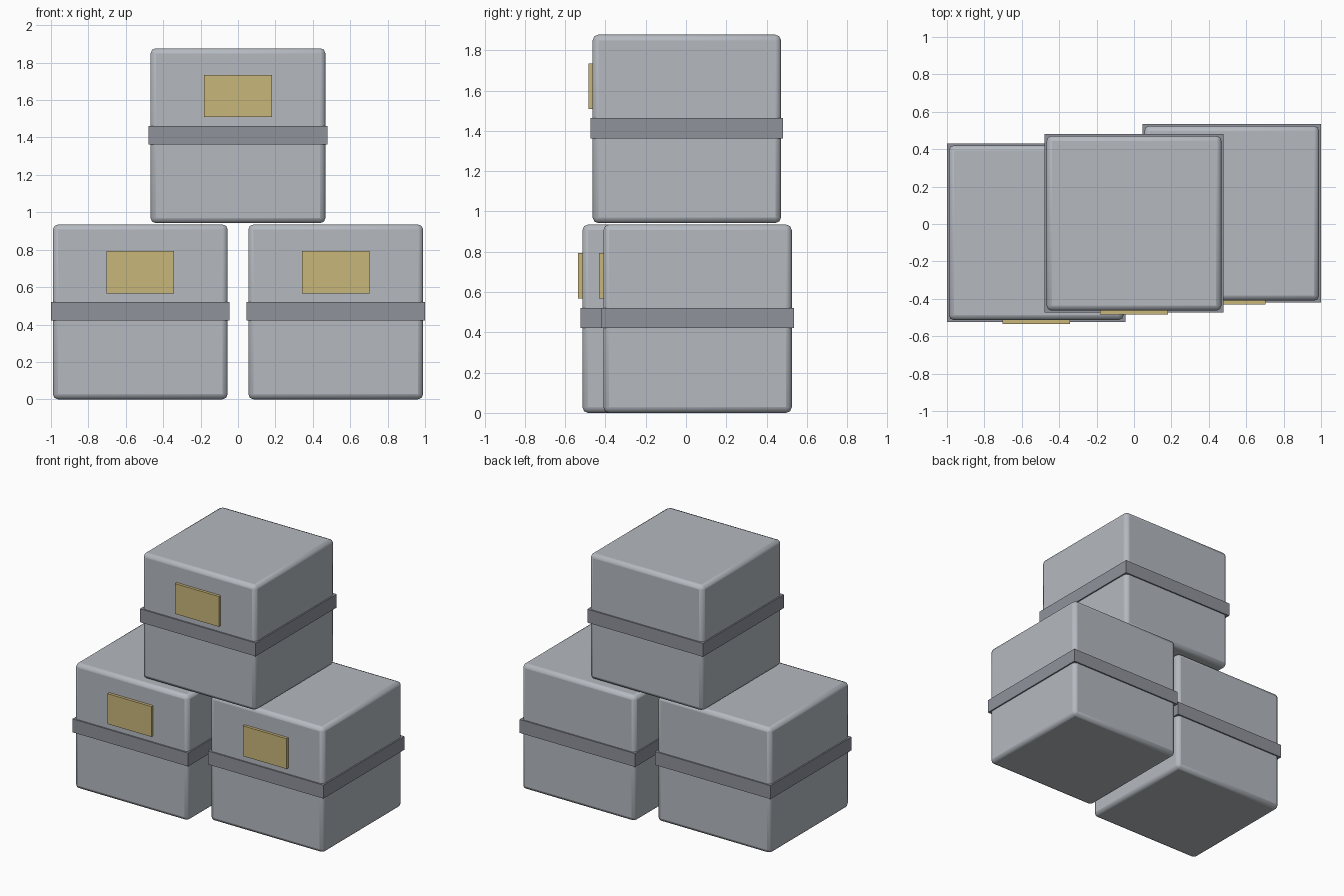
import bpy
from mathutils import Vector

default = bpy.data.objects.get("Cube")
if default:
    bpy.data.objects.remove(default, do_unlink=True)


def material(name, rgb):
    mat = bpy.data.materials.new(name)
    mat.use_nodes = True
    mat.diffuse_color = (*rgb, 1)
    mat.node_tree.nodes["Principled BSDF"].inputs["Base Color"].default_value = (*rgb, 1)
    return mat


SHELL = material("light grey", (0.46, 0.49, 0.53))
STRAP = material("dark grey", (0.28, 0.29, 0.335))
LABEL = material("tan label", (0.58, 0.47, 0.195))

SIZE = 0.935     # crate edge length
BAND = 0.955     # strap outer width


def box(name, centre, size, mat, bevel=0):
    bpy.ops.mesh.primitive_cube_add(size=1, location=centre)
    obj = bpy.context.object
    obj.name = name
    obj.scale = size
    bpy.ops.object.transform_apply(location=False, rotation=False, scale=True)
    obj.data.materials.append(mat)
    if bevel:
        mod = obj.modifiers.new("rounded edges", "BEVEL")
        mod.width = bevel
        mod.segments = 2
        bpy.ops.object.shade_smooth_by_angle()
    return obj


def crate(prefix, x, y, base):
    middle = Vector((x, y, base + SIZE / 2))
    box(prefix + "_crate", middle, (SIZE, SIZE, SIZE), SHELL, 0.028)
    # Strap wrapped round the middle
    box(prefix + "_strap", middle + Vector((0, 0, 0.003)), (BAND, BAND, 0.1), STRAP)
    # Label plate standing proud of the front
    front = Vector((0, -SIZE / 2 - 0.006, 0.212))
    box(prefix + "_label", middle + front, (0.362, 0.03, 0.226), LABEL)


# Two crates below, one stacked across them
crate("left", 0.5225, 0.0575, 0)
crate("right", -0.5225, -0.0465, 0)
crate("top", 0, 0.004, 0.942)
